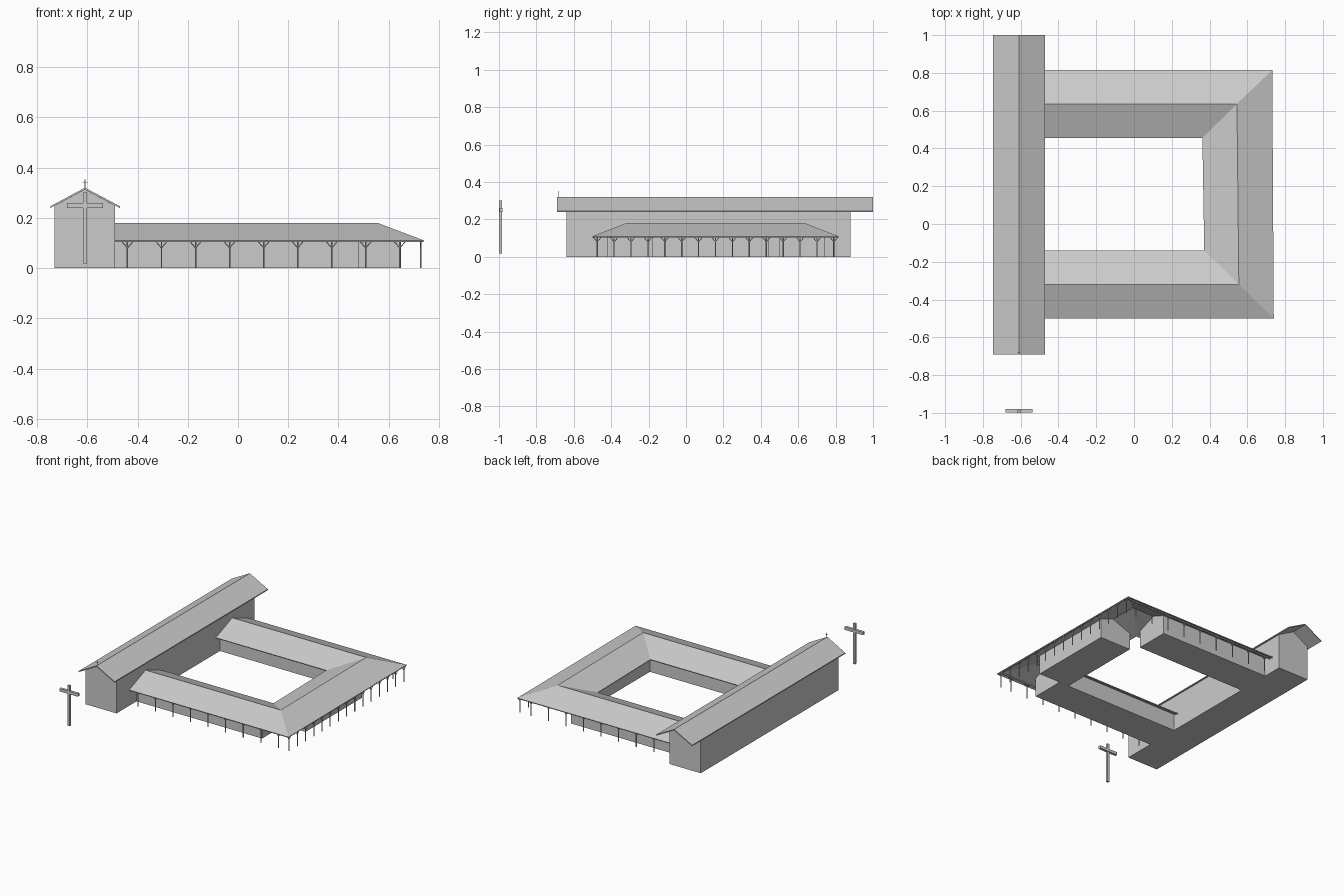
import bpy, bmesh
from mathutils import Vector

if "Cube" in bpy.data.objects:
    bpy.data.objects.remove(bpy.data.objects["Cube"])


def make(name, verts, faces):
    me = bpy.data.meshes.new(name)
    bm = bmesh.new()
    vs = [bm.verts.new(v) for v in verts]
    for f in faces:
        bm.faces.new([vs[i] for i in f])
    bmesh.ops.recalc_face_normals(bm, faces=bm.faces)
    bm.to_mesh(me)
    bm.free()
    ob = bpy.data.objects.new(name, me)
    bpy.context.collection.objects.link(ob)
    return ob


def box(name, x0, x1, y0, y1, z0, z1):
    bpy.ops.mesh.primitive_cube_add(size=1, location=((x0+x1)/2, (y0+y1)/2, (z0+z1)/2))
    ob = bpy.context.object
    ob.name = name
    ob.scale = (x1-x0, y1-y0, z1-z0)
    return ob


def prism(name, profile, a, b, axis):
    """Extrude a (across, height) profile from a to b along axis x or y."""
    n = len(profile)
    verts = [(t, p, z) if axis == 'x' else (p, t, z) for t in (a, b) for p, z in profile]
    faces = [range(n), range(n, 2*n)]
    faces += [(i, (i+1) % n, n+(i+1) % n, n+i) for i in range(n)]
    return make(name, verts, faces)


def house(lo, hi, ridge, top, slope):
    """Gabled wall profile that tucks just under the roof."""
    return [(lo, 0), (hi, 0), (hi, top-slope*(hi-ridge)),
            (ridge, top), (lo, top-slope*(ridge-lo))]


def rod(name, a, b, r):
    a, b = Vector(a), Vector(b)
    bpy.ops.mesh.primitive_cylinder_add(vertices=6, radius=r, depth=(b-a).length,
                                        location=(a+b)/2)
    ob = bpy.context.object
    ob.name = name
    ob.rotation_euler = (b-a).to_track_quat('Z', 'Y').to_euler()


# Church hall and its gabled roof
prism("church_hall", house(-0.73, -0.49, -0.609, 0.312, 0.53), -0.64, 0.88, 'y')
prism("church_roof", [(-0.747, 0.246), (-0.609, 0.32), (-0.47, 0.246),
                      (-0.47, 0.239), (-0.609, 0.312), (-0.747, 0.239)], -0.69, 1.0, 'y')

# Small cross on the roof ridge
box("roof_cross_post", -0.6105, -0.6075, -0.683, -0.68, 0.315, 0.352)
box("roof_cross_arm", -0.618, -0.60, -0.683, -0.68, 0.338, 0.341)

# Free-standing cross in front
box("cross_post", -0.617, -0.601, -1.0, -0.984, 0.018, 0.30)
box("cross_arm", -0.68, -0.538, -0.998, -0.98, 0.24, 0.26)

# Three wings around the courtyard
prism("south_wing", house(-0.42, -0.18, -0.32, 0.174, 0.385), -0.49, 0.48, 'x')
prism("north_wing", house(0.50, 0.74, 0.635, 0.174, 0.385), -0.49, 0.37, 'x')
prism("east_wing", house(0.405, 0.648, 0.548, 0.174, 0.385), -0.18, 0.44, 'y')

# Hipped U-shaped cloister roof: outer eave, ridge, inner eave
rails = [((-0.5, -0.50), (0.74, -0.50), (0.732, 0.815), (-0.5, 0.815), 0.11),
         ((-0.5, -0.32), (0.555, -0.32), (0.545, 0.636), (-0.5, 0.636), 0.18),
         ((-0.5, -0.14), (0.372, -0.14), (0.362, 0.456), (-0.5, 0.456), 0.11)]
verts = [(x, y, r[4]) for r in rails for x, y in r[:4]]
faces = [(4*r+i, 4*r+i+1, 4*r+i+5, 4*r+i+4) for r in range(2) for i in range(3)]
roof = make("cloister_roof", verts, faces)
if roof.data.polygons[0].normal.z < 0:
    roof.data.flip_normals()
sol = roof.modifiers.new("thickness", 'SOLIDIFY')
sol.thickness = 0.006
sol.offset = -1


# Porch columns with forked braces
def column(x, y, along):
    rod("porch_column", (x, y, 0), (x, y, 0.11), 0.0033)
    for s in (-1, 1):
        d = Vector(along)*s
        rod("column_brace", (x, y, 0.08), (x+d.x*0.024, y+d.y*0.024, 0.108), 0.002)


for i in range(9):
    x = -0.44 + 0.1355*i
    column(x, -0.475, (1, 0, 0))
    column(x, 0.79, (1, 0, 0))
for i in range(15):
    column(0.728, -0.475 + 0.0904*i, (0, 1, 0))

# Eave beams carried by the columns
box("south_beam", -0.49, 0.73, -0.479, -0.471, 0.105, 0.112)
box("north_beam", -0.49, 0.73, 0.786, 0.794, 0.105, 0.112)
box("east_beam", 0.724, 0.732, -0.479, 0.794, 0.105, 0.111)
